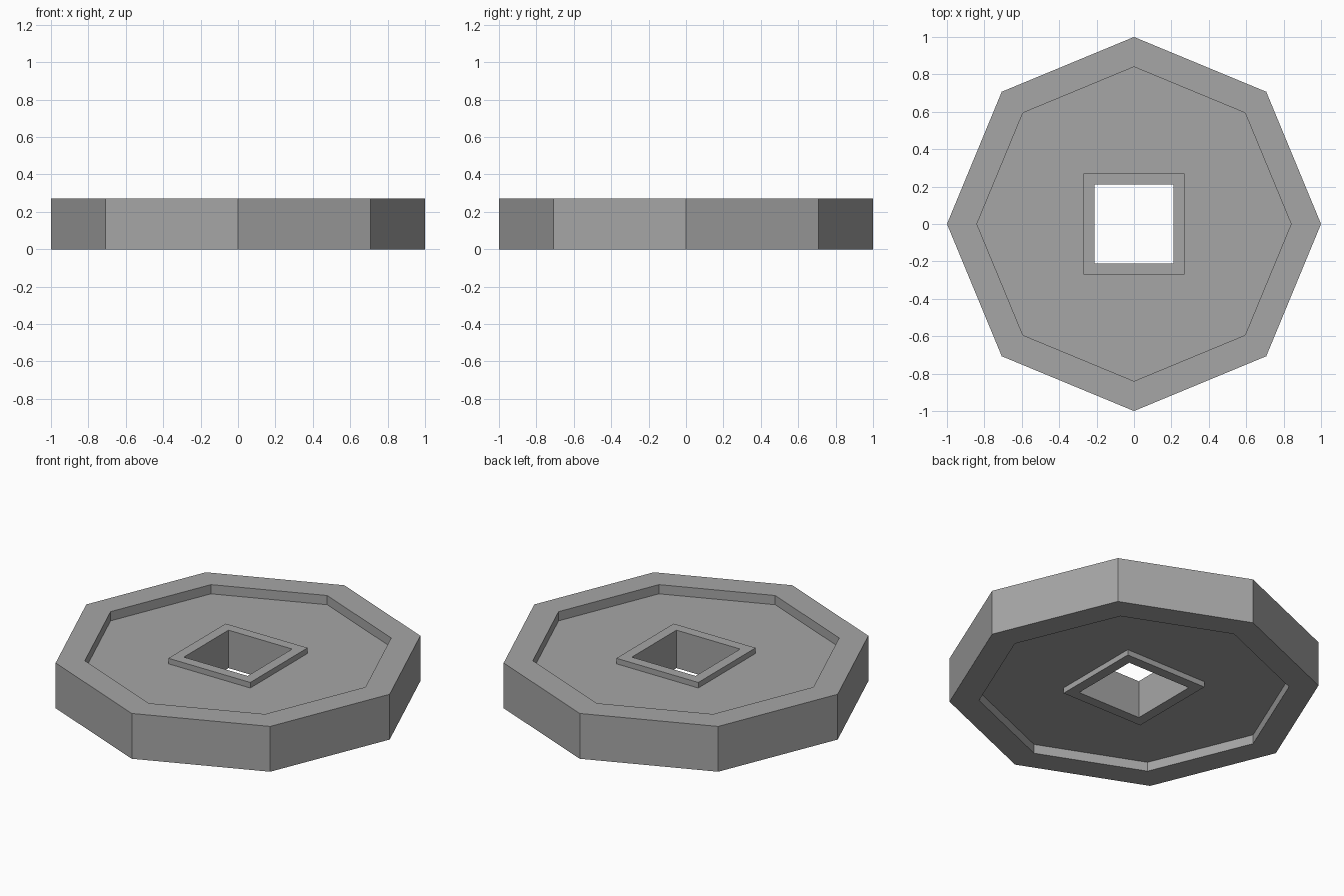
import bpy
import bmesh
from math import cos, sin, pi

cube = bpy.data.objects.get("Cube")
if cube:
    bpy.data.objects.remove(cube, do_unlink=True)

# Single flat grey metal
metal = bpy.data.materials.new("grey_metal")
metal.use_nodes = True
grey = (0.38, 0.38, 0.38, 1)
metal.diffuse_color = grey
metal.node_tree.nodes["Principled BSDF"].inputs["Base Color"].default_value = grey

HEIGHT = 0.27
FIELD = 0.055    # depth of the sunken field below the rim
LIP = 0.022      # depth of the square collar below the rim
RIM, RIM_IN, COLLAR, HOLE = 1.0, 0.84, 0.27, 0.21


def ring(bm, radius, z, square):
    """Eight points around an octagon, or a square with edge midpoints."""
    verts = []
    for i in range(8):
        x, y = cos(i * pi / 4), sin(i * pi / 4)
        k = radius / max(abs(x), abs(y)) if square else radius
        verts.append(bm.verts.new((x * k, y * k, z)))
    return verts


# Cross-section of the upper half, from outer rim to hole: radius, depth, square
half = [(RIM, 0, False), (RIM_IN, 0, False), (RIM_IN, FIELD, False),
        (COLLAR, FIELD, True), (COLLAR, LIP, True), (HOLE, LIP, True)]

# Coin body: sweep the closed section, with the underside mirrored
bm = bmesh.new()
rings = [ring(bm, r, HEIGHT - d, s) for r, d, s in half]
rings += [ring(bm, r, d, s) for r, d, s in reversed(half)]
for a, b in zip(rings, rings[1:] + rings[:1]):
    for i in range(8):
        j = (i + 1) % 8
        bm.faces.new((a[i], a[j], b[j], b[i]))
bmesh.ops.recalc_face_normals(bm, faces=bm.faces)

mesh = bpy.data.meshes.new("coin_body")
bm.to_mesh(mesh)
bm.free()
mesh.materials.append(metal)
bpy.context.collection.objects.link(bpy.data.objects.new("coin_body", mesh))
